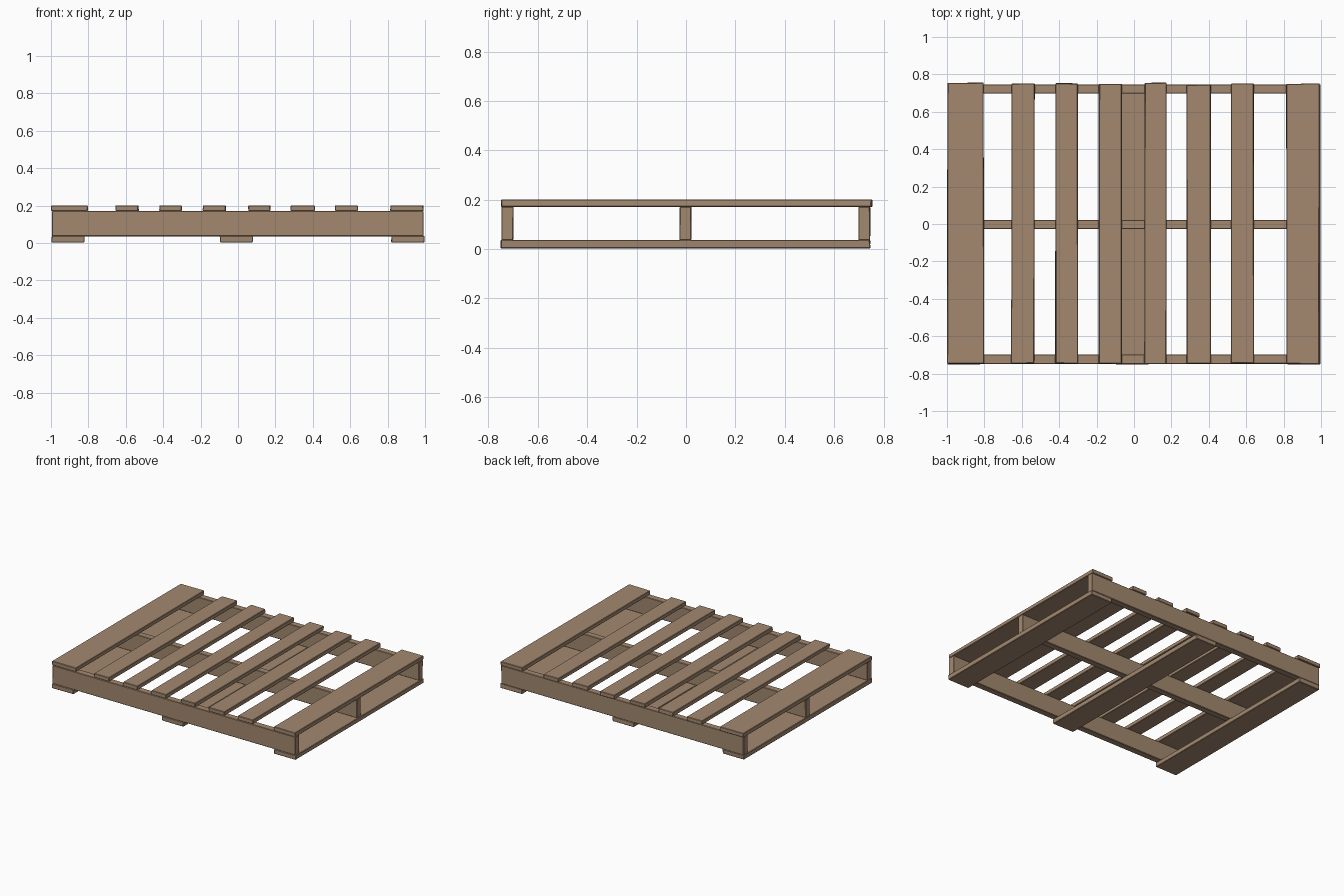
import bpy, bmesh, random

if "Cube" in bpy.data.objects:
    bpy.data.objects.remove(bpy.data.objects["Cube"])
random.seed(4)

wood = bpy.data.materials.new("pallet_wood")
wood.diffuse_color = (0.366, 0.250, 0.162, 1)
wood.use_nodes = True
wood.node_tree.nodes["Principled BSDF"].inputs["Base Color"].default_value = wood.diffuse_color


def plank(name, x, y, z, wear=0.002):
    """Sawn plank spanning the given ranges, with slightly worn corners and edges."""
    bm = bmesh.new()
    bmesh.ops.create_cube(bm, size=1)
    for v in bm.verts:
        v.co = [r[0] if c < 0 else r[1] for c, r in zip(v.co, (x, y, z))]
        v.co.x += random.uniform(-wear, wear)
        v.co.y += random.uniform(-wear, wear)
    bmesh.ops.bevel(bm, geom=bm.edges[:], offset=0.003, segments=1, affect='EDGES')
    bmesh.ops.recalc_face_normals(bm, faces=bm.faces[:])
    me = bpy.data.meshes.new(name)
    bm.to_mesh(me)
    bm.free()
    me.materials.append(wood)
    ob = bpy.data.objects.new(name, me)
    bpy.context.collection.objects.link(ob)
    return ob


# Three long stringers
for name, y in (("front", (-0.747, -0.699)), ("middle", (-0.026, 0.022)),
                ("back", (0.698, 0.746))):
    plank(name + "_stringer", (-0.994, 0.991), y, (0.036, 0.171), 0.001)

# Deck boards: x range and y range
deck = [((-0.998, -0.803), (-0.746, 0.755)), ((-0.655, -0.532), (-0.745, 0.750)),
        ((-0.420, -0.300), (-0.745, 0.751)), ((-0.188, -0.064), (-0.746, 0.750)),
        ((0.056, 0.174), (-0.748, 0.755)), ((0.283, 0.409), (-0.745, 0.744)),
        ((0.519, 0.640), (-0.745, 0.750)), ((0.813, 0.991), (-0.748, 0.750))]
for i, (x, y) in enumerate(deck):
    plank(f"deck_board_{i + 1}", x, y, (0.171, 0.201))

# Bottom boards
for name, x in (("left", (-0.997, -0.822)), ("centre", (-0.096, 0.080)),
                ("right", (0.819, 0.997))):
    plank(name + "_bottom_board", x, (-0.750, 0.746), (0.003, 0.037))
